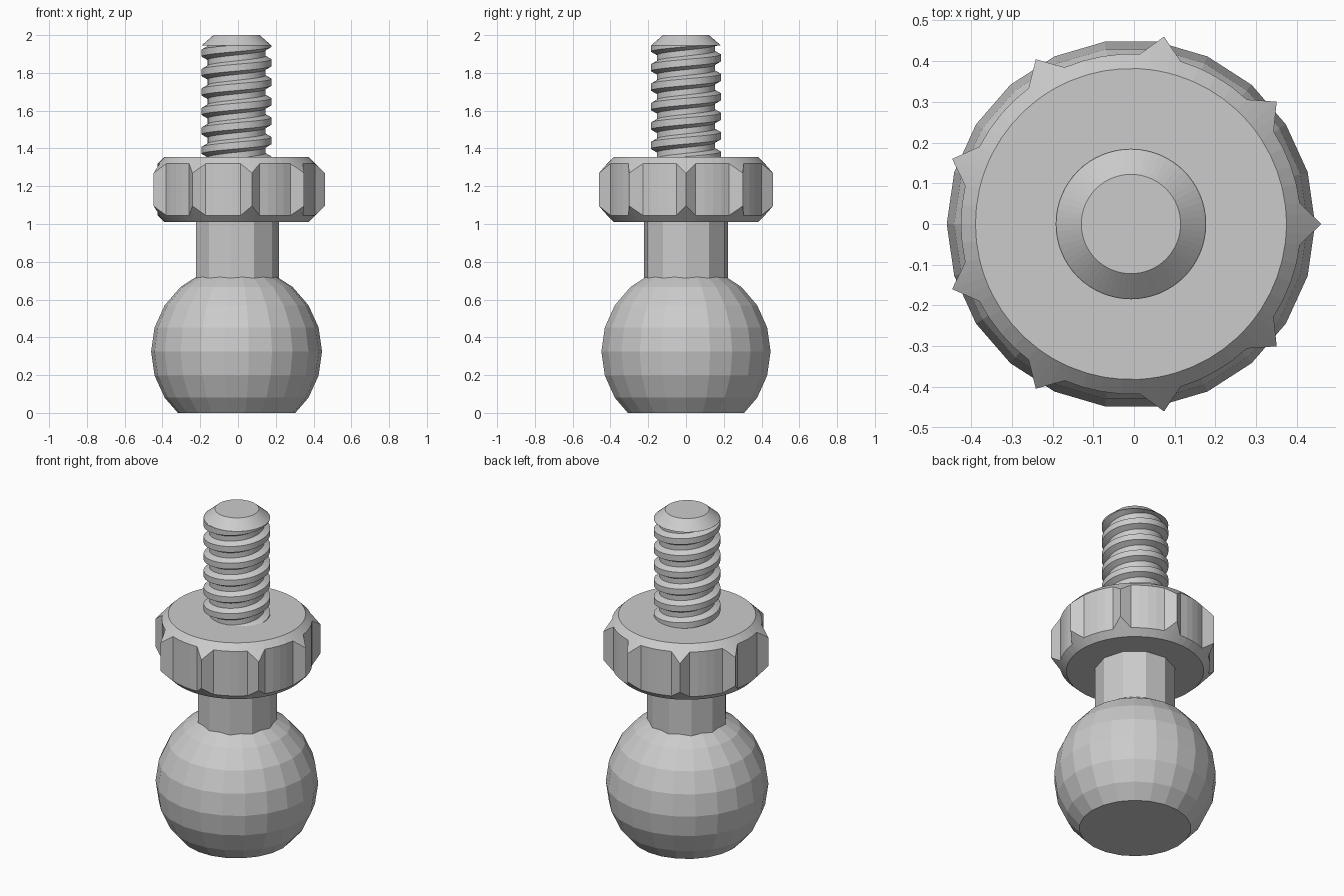
import bpy
from math import sin, cos, pi, radians, hypot, atan2

if "Cube" in bpy.data.objects:
    bpy.data.objects.remove(bpy.data.objects["Cube"])

AX = -0.0075  # common axis, slightly off centre because the ball and teeth differ


def make(name, verts, faces):
    me = bpy.data.meshes.new(name)
    me.from_pydata([(x + AX, y, z) for x, y, z in verts], [], faces)
    me.validate()
    ob = bpy.data.objects.new(name, me)
    bpy.context.collection.objects.link(ob)
    return ob


def stack(name, rings):
    """Skin equal-length rings of points, bottom to top, with flat caps."""
    n = len(rings[0])
    verts = [p for r in rings for p in r]
    faces = [tuple(reversed(range(n)))]
    for i in range(len(rings) - 1):
        for j in range(n):
            k = (j + 1) % n
            faces.append((i*n + j, i*n + k, (i+1)*n + k, (i+1)*n + j))
    faces.append(tuple(range((len(rings)-1)*n, len(rings)*n)))
    return make(name, verts, faces)


def lathe(name, profile, n):
    return stack(name, [[(r*cos(2*pi*j/n), r*sin(2*pi*j/n), z) for j in range(n)]
                        for r, z in profile])


# Ball: 22 sides, 11 rings, cut flat at the ground
R, CZ = 0.4525, 0.325
profile = [(0.311, 0.0)]
for i in range(7, -1, -1):
    a = pi * (i + 0.5) / 11
    profile.append((R*sin(a), CZ + R*cos(a)))
lathe("ball", profile, 22)

# Neck: 11 sides
lathe("neck", [(0.224, 0.6), (0.224, 1.02)], 11)

# Grip collar: round body with nine square-cornered teeth, 45 degree chamfers
TIP, BODY, RIM, Z0, Z1 = 0.4675, 0.418, 0.382, 1.01, 1.355
base = radians(7)
outline = []
for t in range(9):
    a = radians(40*t)
    outline.append((a, TIP))
    bx, by = BODY*cos(base), BODY*sin(base)
    mx, my = (TIP + bx)/2, by/2
    outline.append((a + atan2(my, mx), hypot(mx, my)))
    for d in (7, 13.5, 20, 26.5, 33):
        outline.append((a + radians(d), BODY))
    outline.append((a + radians(40) - atan2(my, mx), hypot(mx, my)))


def ring(radius, height):
    return [(radius(r)*cos(a), radius(r)*sin(a), height(r)) for a, r in outline]


stack("grip_collar", [
    ring(lambda r: RIM, lambda r: Z0),
    ring(lambda r: r, lambda r: Z0 + r - RIM),
    ring(lambda r: r, lambda r: Z1 - r + RIM),
    ring(lambda r: RIM, lambda r: Z1)])

# Screw thread: right-handed helical surface, trimmed top and bottom
PITCH, OUTER, CORE, N = 0.103, 0.185, 0.153, 64
ZB, ZT = 1.34, 1.946
section = [(-0.036, CORE), (-0.018, OUTER), (0.018, OUTER), (0.036, CORE)]
turns = range(-8, 3)
M = len(turns) * 4
verts, faces = [], []
for k in range(N):
    a = 2*pi*k/N
    for t in turns:
        for dz, r in section:
            z = 1.905 + PITCH*(t + k/N - 0.5) + dz
            verts.append((r*cos(a), r*sin(a), min(max(z, ZB), ZT)))
for k in range(N):
    nxt, shift = ((k + 1) % N)*M, (4 if k == N - 1 else 0)
    for j in range(M - 1 - shift):
        faces.append((k*M + j, nxt + j + shift, nxt + j + 1 + shift, k*M + j + 1))
make("screw_thread", verts, faces)

# Chamfered tip of the screw
lathe("screw_tip", [(OUTER, 1.945), (0.122, 2.0)], 64)
